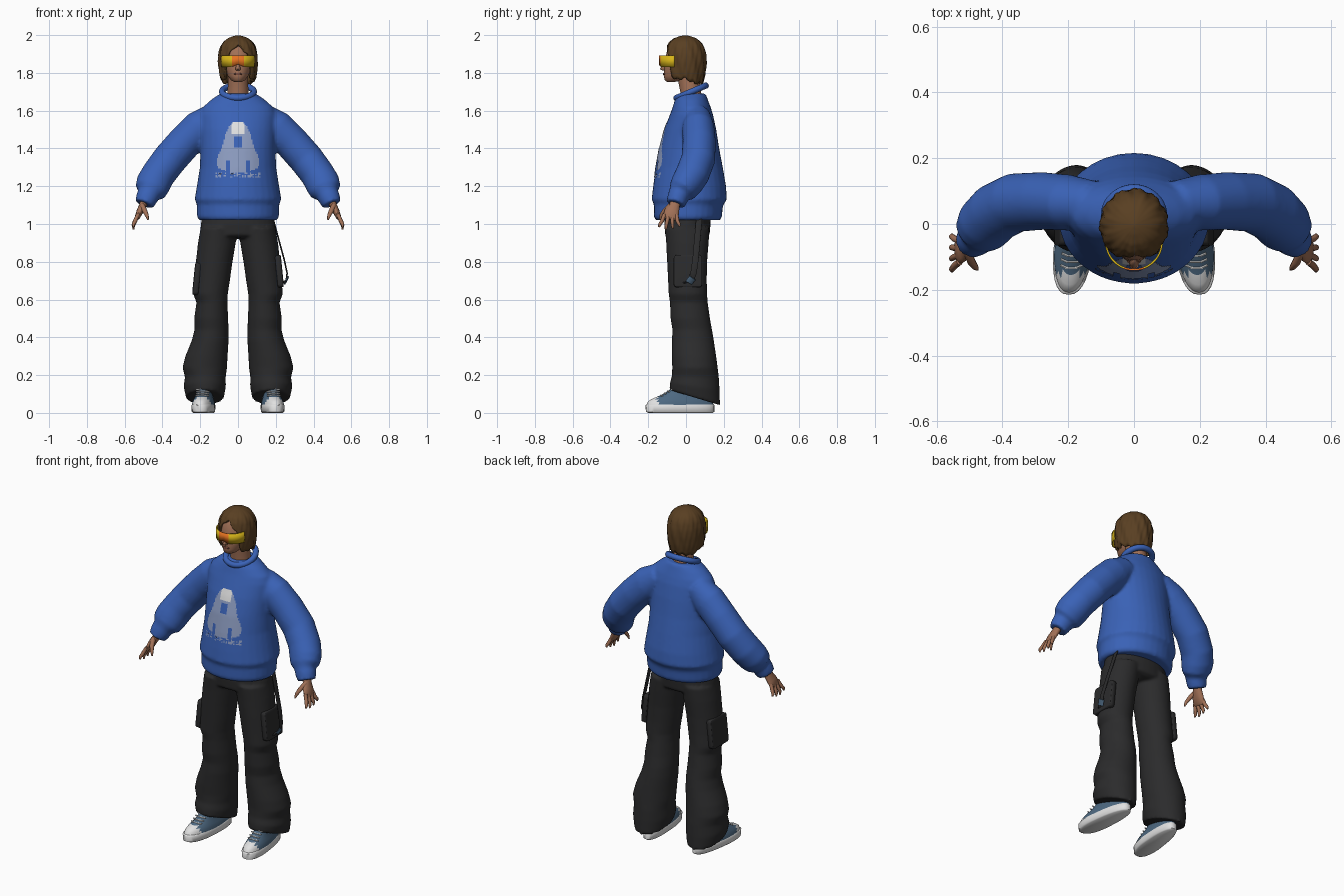
import bpy, bmesh, math, random
from mathutils import Vector
from mathutils.bvhtree import BVHTree

random.seed(4)
cube = bpy.data.objects.get("Cube")
if cube:
    bpy.data.objects.remove(cube)


def material(name, *rgb):
    m = bpy.data.materials.new(name)
    m.use_nodes = True
    m.diffuse_color = (*rgb, 1)
    m.node_tree.nodes["Principled BSDF"].inputs["Base Color"].default_value = (*rgb, 1)
    return m


BLUE = material("sweater_blue", .042, .122, .47)
BLACK = material("trouser_black", .024, .024, .025)
SKIN = material("skin", .36, .165, .095)
HAIR = material("hair_brown", .1, .05, .016)
GREY = material("print_grey", .27, .34, .54)
WHITE = material("white", .75, .75, .75)
DENIM = material("shoe_blue", .075, .14, .22)
YELLOW = material("lens_yellow", .68, .46, .01)
ORANGE = material("lens_orange", .78, .17, .015)
LIP = material("lip_brown", .2, .07, .045)


def finish(bm, name, *mats, rule=None, voxel=0, solid=0, sharp=50):
    """Turn a bmesh into a smooth shaded object."""
    bmesh.ops.recalc_face_normals(bm, faces=bm.faces)
    if rule:
        for f in bm.faces:
            f.material_index = rule(f.calc_center_median())
    me = bpy.data.meshes.new(name)
    bm.to_mesh(me)
    bm.free()
    me.shade_smooth()
    me.set_sharp_from_angle(angle=math.radians(sharp))
    ob = bpy.data.objects.new(name, me)
    bpy.context.collection.objects.link(ob)
    for m in mats:
        me.materials.append(m)
    if voxel:
        r = ob.modifiers.new("blend", 'REMESH')
        r.mode, r.voxel_size, r.use_smooth_shade = 'VOXEL', voxel, True
        s = ob.modifiers.new("relax", 'SMOOTH')
        s.factor, s.iterations = .5, 4
    if solid:
        s = ob.modifiers.new("thickness", 'SOLIDIFY')
        s.thickness, s.offset = solid, -1
    return ob


def bridge(bm, rings, caps=True):
    for a, b in zip(rings, rings[1:]):
        n = len(a)
        for i in range(n):
            bm.faces.new((a[i], a[(i + 1) % n], b[(i + 1) % n], b[i]))
    if caps:
        bm.faces.new(rings[0])
        bm.faces.new(rings[-1])


def stack(bm, rows, s=1, n=32, power=1):
    """Level rings: height, centre x, half width, front y, back y."""
    rings = []
    for z, cx, rx, y0, y1 in rows:
        ring = []
        for i in range(n):
            a = math.tau * i / n
            c, d = math.cos(a), math.sin(a)
            c, d = (math.copysign(abs(q) ** power, q) for q in (c, d))
            ring.append(bm.verts.new((s * (cx + rx * c), (y0 + y1 + (y1 - y0) * d) / 2, z)))
        rings.append(ring)
    bridge(bm, rings)


def tube(bm, rows, s=1, n=14):
    """Rings across a path: x, y, z, radius across, radius along y."""
    pts = [Vector((s * r[0], r[1], r[2])) for r in rows]
    rings = []
    for i, (p, r) in enumerate(zip(pts, rows)):
        t = (pts[min(i + 1, len(pts) - 1)] - pts[max(i - 1, 0)]).normalized()
        v = Vector((0, 1, 0))
        v = (v - t * v.dot(t)).normalized()
        u = v.cross(t)
        rings.append([bm.verts.new(p + u * r[3] * math.cos(math.tau * k / n)
                                   + v * r[4] * math.sin(math.tau * k / n)) for k in range(n)])
    bridge(bm, rings)


def lerp(table, x):
    for (x0, y0), (x1, y1) in zip(table, table[1:]):
        if x <= x1:
            return y0 + (y1 - y0) * max(0, x - x0) / (x1 - x0)
    return table[-1][1]


# Sweater: torso and sleeves blended together
bm = bmesh.new()
stack(bm, [(1.02, 0, .205, -.16, .18), (1.035, 0, .217, -.17, .19), (1.09, 0, .218, -.17, .195),
           (1.105, 0, .218, -.17, .2), (1.13, 0, .23, -.182, .217), (1.2, 0, .218, -.174, .212),
           (1.3, 0, .202, -.16, .195), (1.4, 0, .198, -.142, .176), (1.5, 0, .2, -.115, .16),
           (1.58, 0, .2, -.085, .143), (1.62, 0, .185, -.07, .13), (1.66, 0, .14, -.058, .115),
           (1.69, 0, .095, -.045, .105)])
for s in (1, -1):
    tube(bm, [(.12, .06, 1.57, .075, .07), (.2, .065, 1.51, .095, .085), (.28, .07, 1.435, .092, .088),
              (.36, .065, 1.345, .092, .09), (.42, .035, 1.265, .09, .09), (.448, .005, 1.215, .092, .085),
              (.462, -.02, 1.18, .085, .075), (.472, -.035, 1.16, .06, .058),
              (.484, -.045, 1.135, .058, .055), (.497, -.055, 1.105, .05, .05)], s, 24)
sweater = finish(bm, "sweater", BLUE, voxel=.01)

bpy.ops.mesh.primitive_torus_add(location=(0, .027, 1.7), rotation=(.4, 0, 0), major_radius=.084,
                                 minor_radius=.017, major_segments=40, minor_segments=10)
collar = bpy.context.object
collar.name = "collar"
collar.data.materials.append(BLUE)
collar.data.shade_smooth()

# Chest print: thin plate laid on the sweater
bpy.context.view_layer.update()
tree = BVHTree.FromObject(sweater, bpy.context.evaluated_depsgraph_get())
outline = [(1.27, .045), (1.29, .1), (1.32, .115), (1.36, .105), (1.4, .085), (1.46, .07),
           (1.5, .055), (1.54, .025)]
bm = bmesh.new()
cell = .007


def on_chest(x, z):
    hit = tree.ray_cast(Vector((x, -1, z)), Vector((0, 1, 0)))[0]
    return bm.verts.new((x, hit.y - .003, z))


for i in range(-17, 17):
    for j in range(42):
        x, z = i * cell, 1.245 + j * cell
        mx = abs(x + cell / 2)
        if z < 1.27:
            keep = random.random() < .3
        else:
            hole = (mx < .022 and 1.4 < z < 1.46) or (.042 < mx < .06 and z < 1.335)
            keep = mx < lerp(outline, z) and not hole
        if keep:
            bm.faces.new([on_chest(x + a * cell, z + b * cell) for a, b in ((0, 0), (1, 0), (1, 1), (0, 1))])
bmesh.ops.remove_doubles(bm, verts=bm.verts, dist=.0005)
finish(bm, "chest_print", GREY, WHITE, rule=lambda c: int(c.z > 1.475 and abs(c.x) < .036))

# Trousers: hips and two flared legs with slanted hems
bm = bmesh.new()
stack(bm, [(1.06, 0, .185, -.11, .13), (1, 0, .197, -.115, .13), (.94, 0, .2, -.11, .125), (.925, 0, .15, -.08, .1)])
for s in (1, -1):
    stack(bm, [(.98, .1, .098, -.112, .125), (.9, .112, .1, -.105, .12), (.8, .126, .097, -.1, .112),
               (.7, .137, .094, -.095, .11), (.63, .146, .092, -.092, .112), (.585, .138, .082, -.085, .115),
               (.5, .142, .09, -.082, .127), (.44, .14, .09, -.072, .138), (.38, .148, .098, -.075, .148),
               (.3, .167, .112, -.075, .16), (.24, .176, .118, -.073, .168), (.19, .173, .108, -.075, .174),
               (.14, .176, .112, -.085, .178), (.08, .175, .1, -.088, .18)], s)
for v in bm.verts:
    if v.co.z < .2:
        v.co.z -= (v.co.y - .05) * .3 * (.2 - v.co.z) / .12
finish(bm, "trousers", BLACK, voxel=.0085)

# Cargo pockets
for s, side, z in ((1, "left", .75), (-1, "right", .71)):
    bpy.ops.mesh.primitive_cube_add(size=1, location=(s * .218, .01, z), rotation=(0, -s * .1, 0))
    ob = bpy.context.object
    ob.name = side + "_cargo_pocket"
    ob.scale = (.034, .15, .17)
    ob.data.materials.append(BLACK)
    b = ob.modifiers.new("soft", 'BEVEL')
    b.width, b.segments = .1, 3
    ob.data.shade_smooth()

# Hanging strap with a small buckle
bm = bmesh.new()
path = [(.185, .07, 1.03), (.215, .06, .92), (.245, .05, .81), (.26, .04, .74), (.256, .025, .7),
        (.235, 0, .69), (.212, -.02, .715), (.2, -.03, .78)]
tube(bm, [(*p, .004, .017) for p in path], n=10)
finish(bm, "hip_strap", BLACK)
bm = bmesh.new()
tube(bm, [(.262, .035, .715, .006, .02), (.25, .015, .69, .006, .02)], n=8)
finish(bm, "strap_buckle", DENIM)

# Shoes: sole, upper with toe cap, laces
def place_shoe(bm, s):
    for v in bm.verts:
        x, y = v.co.x, v.co.y
        v.co.x = s * (x * (1 - .7 * max(0, y + .1)) + .18 - .1 * (y + .03))


for s, side in ((1, "left"), (-1, "right")):
    bm = bmesh.new()
    stack(bm, [(0, 0, .053, -.2, .142), (.006, 0, .06, -.212, .15), (.04, 0, .062, -.215, .15),
               (.045, 0, .058, -.21, .146)], power=.8)
    place_shoe(bm, s)
    finish(bm, side + "_sole", WHITE)
    bm = bmesh.new()
    stack(bm, [(.04, 0, .06, -.21, .145), (.058, 0, .058, -.203, .143), (.072, 0, .053, -.185, .14),
               (.085, 0, .048, -.155, .138), (.1, 0, .044, -.12, .136), (.12, 0, .042, -.09, .134),
               (.145, 0, .04, -.06, .13)], n=48, power=.9)
    place_shoe(bm, s)
    finish(bm, side + "_shoe_upper", DENIM, WHITE, rule=lambda c: int(c.y < -.148))
    bm = bmesh.new()
    for k in range(5):
        y, z = -.14 + k * .018, .094 + k * .011
        tube(bm, [(x, y + abs(x) * .45, z - abs(x) * .1, .004, .004) for x in (-.034, -.015, .015, .034)], n=6)
    place_shoe(bm, s)
    finish(bm, side + "_laces", WHITE)

# Hands: palm, four fingers, thumb
for s, side in ((1, "left"), (-1, "right")):
    bm = bmesh.new()
    tube(bm, [(.49, -.05, 1.14, .022, .027), (.503, -.06, 1.1, .02, .028), (.52, -.075, 1.065, .018, .04),
              (.533, -.083, 1.035, .014, .041), (.536, -.085, 1.025, .007, .034)], s)
    for k in range(4):
        o = (k - 1.5) * .021
        drop = .012 * abs(k - 1.3)
        tube(bm, [(.53, -.083 + o, 1.05, .01, .011), (.545, -.086 + o * 1.3, 1.015, .011, .01),
                  (.554, -.088 + o * 1.6, .99 + drop / 2, .009, .009),
                  (.553, -.088 + o * 1.75, .968 + drop, .004, .005)], s, 8)
    tube(bm, [(.508, -.08, 1.1, .014, .014), (.494, -.115, 1.07, .013, .012), (.482, -.132, 1.045, .01, .009),
              (.476, -.138, 1.022, .004, .004)], s, 8)
    finish(bm, side + "_hand", SKIN)

# Head, neck, nose and lips
bm = bmesh.new()
stack(bm, [(1.65, 0, .06, -.03, .085), (1.7, 0, .055, -.03, .08), (1.8, 0, .052, -.05, .07)])
finish(bm, "neck", SKIN)
bm = bmesh.new()
stack(bm, [(1.752, 0, .018, -.1, -.06), (1.76, 0, .036, -.112, -.02), (1.785, 0, .055, -.118, .03),
           (1.82, 0, .068, -.115, .06), (1.87, 0, .077, -.11, .08), (1.92, 0, .076, -.1, .082),
           (1.96, 0, .06, -.07, .065), (1.98, 0, .02, -.02, .03)])
finish(bm, "head", SKIN, sharp=80)
bm = bmesh.new()
stack(bm, [(1.812, 0, .008, -.125, -.1), (1.82, 0, .015, -.138, -.1), (1.84, 0, .01, -.128, -.1),
           (1.87, 0, .007, -.116, -.1)], n=12)
finish(bm, "nose", SKIN, sharp=80)
bm = bmesh.new()
stack(bm, [(1.788, 0, .016, -.121, -.1), (1.794, 0, .022, -.1225, -.1), (1.8, 0, .015, -.12, -.1)], n=16)
finish(bm, "lips", LIP)

# Hair: parted shell with rippled locks
profile = [(1.745, .088), (1.8, .099), (1.86, .104), (1.9, .102), (1.94, .092), (1.965, .077),
           (1.983, .055), (1.995, .025), (1.999, .004)]
hem = [(0, 1.955), (.3, 1.925), (.62, 1.89), (.76, 1.79), (.95, 1.765), (1.6, 1.77), (2.1, 1.745), (3.2, 1.748)]
bm = bmesh.new()
rings = []
for j in range(21):
    ring = []
    for i in range(96):
        a = math.tau * (i / 96 - .5)
        low = lerp(hem, abs(a)) + .006 * math.sin(a * 13)
        z = 1.999 - (1.999 - low) * (j / 20) ** 1.5
        k = 1 + min(1, j / 8) * (.025 * math.sin(a * 11 + z * 30) + .015 * math.sin(a * 23 - z * 45))
        r = lerp(profile, z) * k
        ring.append(bm.verts.new((r * math.sin(a), -.004 - 1.07 * r * math.cos(a), z)))
    rings.append(ring)
bridge(bm, rings, caps=False)
bm.faces.new(rings[0])
finish(bm, "hair", HAIR, solid=.016)

# Wraparound visor: orange centre, yellow sides
bm = bmesh.new()
cols = []
for i in range(33):
    a = (i / 16 - 1) * 1.5
    cols.append([bm.verts.new((.088 * math.sin(a), -.055 - .087 * math.cos(a), z))
                 for z in (1.832 + .012 * math.exp(-(a * 4) ** 2), 1.893)])
for a, b in zip(cols, cols[1:]):
    bm.faces.new((a[0], b[0], b[1], a[1]))
finish(bm, "visor", YELLOW, ORANGE, rule=lambda c: int(abs(c.x) < .034), solid=.006)
